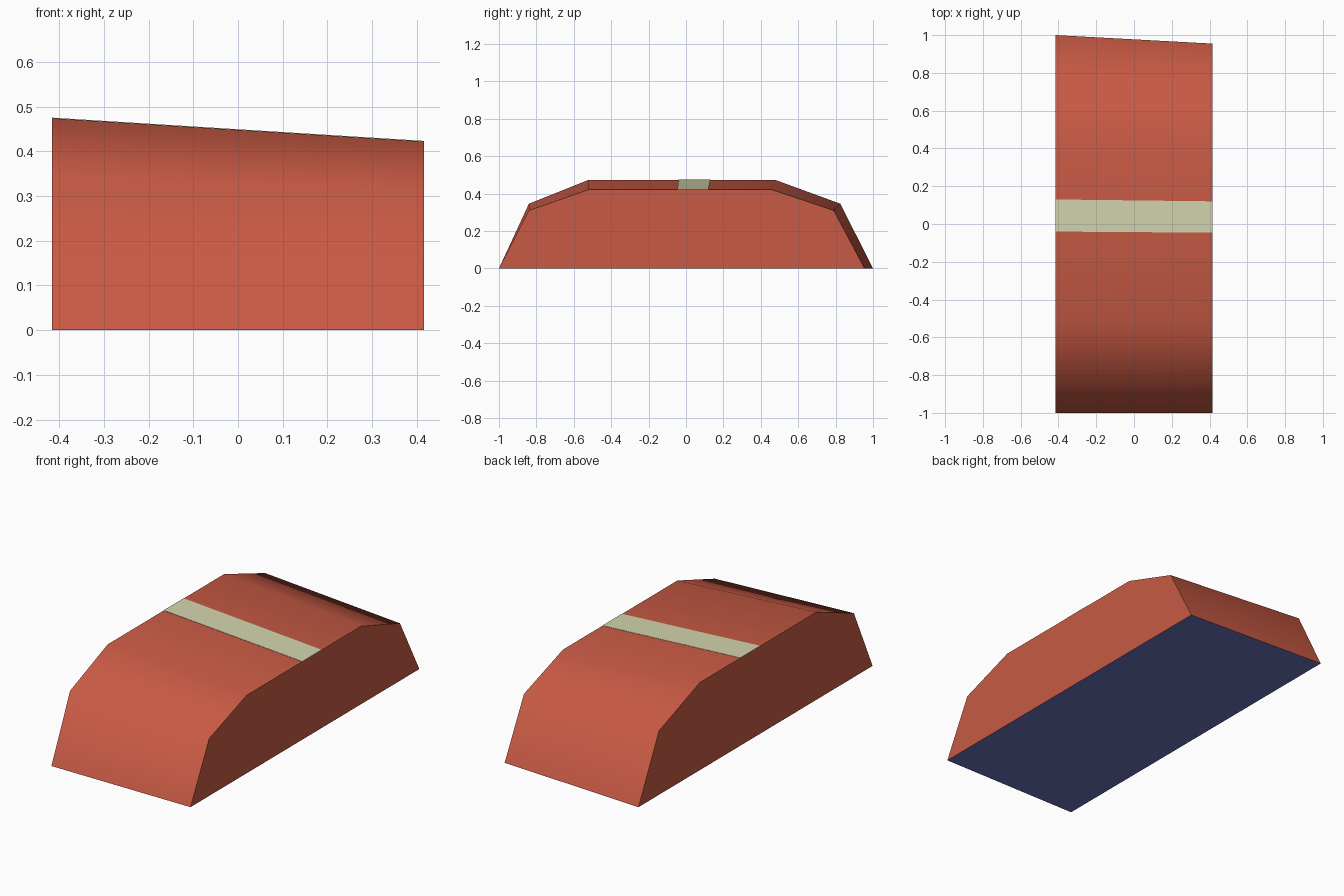
import bpy, bmesh, math

if "Cube" in bpy.data.objects:
    bpy.data.objects.remove(bpy.data.objects["Cube"])


def srgb(r, g, b):
    return [((c / 255 + 0.055) / 1.055) ** 2.4 for c in (r, g, b)] + [1.0]


def material(name, colour):
    m = bpy.data.materials.new(name)
    m.diffuse_color = colour
    m.use_nodes = True
    m.node_tree.nodes["Principled BSDF"].inputs["Base Color"].default_value = m.diffuse_color
    return m


RED = material("brick red", srgb(200, 90, 68))
CREAM = material("pale stripe", srgb(212, 212, 175))
BLUE = material("slate blue underside", srgb(106, 116, 188))
HALF = 0.416


def loft(name, left, right, mats):
    """Solid between two (y, z) profiles standing at x = -HALF and x = +HALF."""
    bm = bmesh.new()
    a = [bm.verts.new((-HALF, y, z)) for y, z in left]
    b = [bm.verts.new((HALF, y, z)) for y, z in right]
    bm.faces.new(a)
    bm.faces.new(b[::-1])
    for i in range(len(a)):
        j = (i + 1) % len(a)
        bm.faces.new((a[i], b[i], b[j], a[j]))
    bmesh.ops.recalc_face_normals(bm, faces=bm.faces)
    # underside takes the last material
    for f in bm.faces:
        f.material_index = len(mats) - 1 if f.normal.z < -0.9 else 0
    me = bpy.data.meshes.new(name)
    bm.to_mesh(me)
    bm.free()
    for m in mats:
        me.materials.append(m)
    ob = bpy.data.objects.new(name, me)
    bpy.context.collection.objects.link(ob)
    return ob


# tapered wedge body, slightly lower and shorter at the right end
body = loft("body",
            [(-1, 0), (-0.84, 0.346), (-0.52, 0.474), (0.475, 0.474), (0.825, 0.346), (1, 0)],
            [(-1, 0), (-0.84, 0.31), (-0.52, 0.422), (0.457, 0.422), (0.79, 0.31), (0.955, 0)],
            [RED, BLUE])
bpy.context.view_layer.objects.active = body
body.select_set(True)
bpy.ops.object.shade_smooth_by_angle(angle=math.radians(50))

# thin painted stripe across the top
loft("stripe",
     [(-0.04, 0.473), (-0.04, 0.4755), (0.13, 0.4755), (0.13, 0.473)],
     [(-0.046, 0.421), (-0.046, 0.4235), (0.12, 0.4235), (0.12, 0.421)],
     [CREAM])
